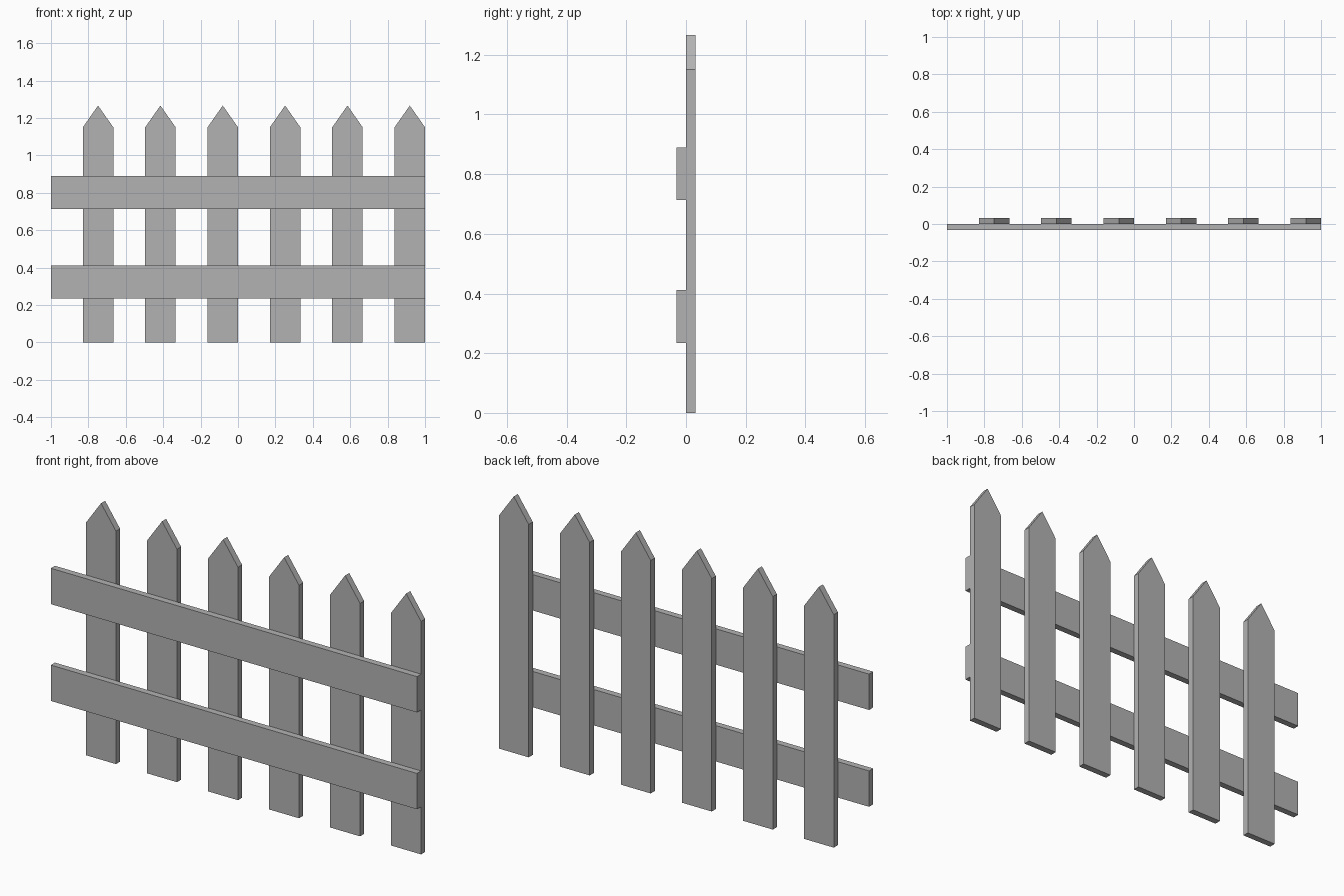
import bpy
import bmesh

if "Cube" in bpy.data.objects:
    bpy.data.objects.remove(bpy.data.objects["Cube"])

grey = bpy.data.materials.new("plain_grey")
grey.diffuse_color = (0.45, 0.45, 0.45, 1.0)
grey.use_nodes = True
grey.node_tree.nodes["Principled BSDF"].inputs["Base Color"].default_value = grey.diffuse_color


def plank(name, outline, y0, y1):
    """Extrude an x/z outline from y0 to y1."""
    bm = bmesh.new()
    face = bm.faces.new([bm.verts.new((x, y0, z)) for x, z in outline])
    ext = bmesh.ops.extrude_face_region(bm, geom=[face])
    verts = [v for v in ext["geom"] if isinstance(v, bmesh.types.BMVert)]
    bmesh.ops.translate(bm, verts=verts, vec=(0, y1 - y0, 0))
    bmesh.ops.recalc_face_normals(bm, faces=bm.faces)
    mesh = bpy.data.meshes.new(name)
    bm.to_mesh(mesh)
    bm.free()
    mesh.materials.append(grey)
    obj = bpy.data.objects.new(name, mesh)
    bpy.context.collection.objects.link(obj)
    return obj


T = 0.032          # board thickness
HALF = 0.0815      # half picket width

# Six pointed pickets, the last one flush with the right rail ends
for i in range(6):
    c = 1.0 - HALF - (5 - i) / 3
    plank(f"picket_{i + 1}",
          [(c - HALF, 0), (c + HALF, 0), (c + HALF, 1.15),
           (c, 1.266), (c - HALF, 1.15)], 0, T)

# Two rails across the front
for name, z0, z1 in (("lower_rail", 0.235, 0.412), ("upper_rail", 0.713, 0.89)):
    plank(name, [(-1, z0), (1, z0), (1, z1), (-1, z1)], -T, 0)
